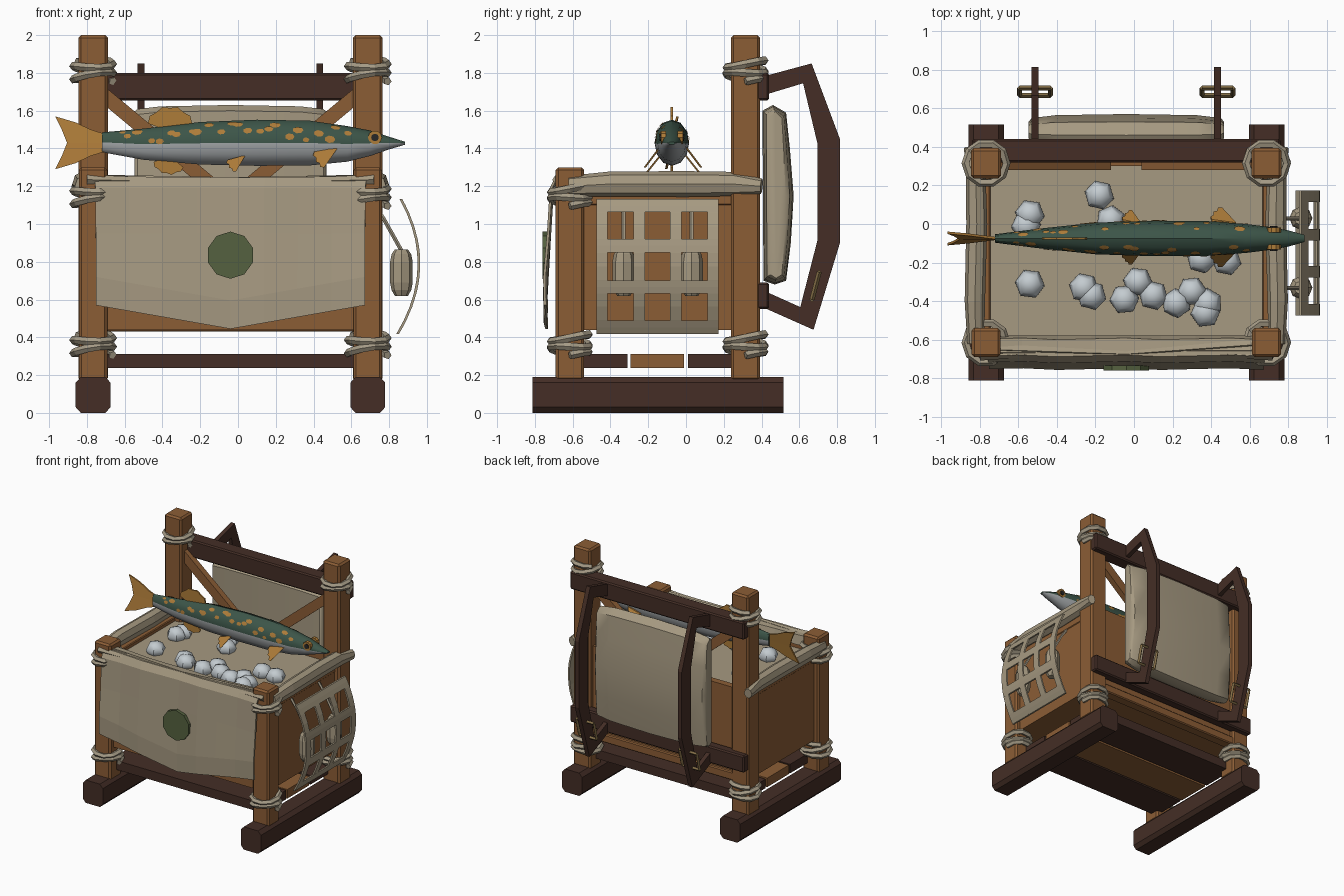
import bpy, bmesh, math, random
from mathutils import Vector, Matrix

if "Cube" in bpy.data.objects:
    bpy.data.objects.remove(bpy.data.objects["Cube"])
random.seed(4)
CX = -0.04          # frame centre in x
PX = 0.727          # post offset from the frame centre


def mat(name, r, g, b):
    m = bpy.data.materials.new(name)
    m.diffuse_color = (r, g, b, 1)
    m.use_nodes = True
    m.node_tree.nodes["Principled BSDF"].inputs["Base Color"].default_value = m.diffuse_color
    return m


WOOD = mat("wood", .26, .11, .036)
DARK = mat("dark_wood", .058, .027, .019)
CANVAS = mat("canvas", .38, .32, .22)
ROPE = mat("rope", .38, .33, .24)
GREEN = mat("fish_green", .045, .09, .065)
BELLY = mat("fish_belly", .36, .38, .39)
FIN = mat("fin_orange", .42, .20, .04)
BLACK = mat("pupil", .02, .02, .02)
ICE = mat("ice", .55, .60, .63)
BADGE = mat("badge", .09, .12, .05)
BRASS = mat("buckle", .22, .15, .06)


def finish(name, bm, m, bevel=0, smooth=None):
    bmesh.ops.recalc_face_normals(bm, faces=bm.faces)
    me = bpy.data.meshes.new(name)
    bm.to_mesh(me)
    bm.free()
    ob = bpy.data.objects.new(name, me)
    bpy.context.collection.objects.link(ob)
    me.materials.append(m)
    if bevel:
        md = ob.modifiers.new("bevel", 'BEVEL')
        md.width, md.segments = bevel, 1
    if smooth:
        bpy.ops.object.select_all(action='DESELECT')
        ob.select_set(True)
        bpy.context.view_layer.objects.active = ob
        bpy.ops.object.shade_smooth_by_angle(angle=math.radians(smooth))
    return ob


def box(name, x0, x1, y0, y1, z0, z1, m, bevel=0.0):
    bm = bmesh.new()
    M = Matrix.Translation(((x0+x1)/2, (y0+y1)/2, (z0+z1)/2)) @ Matrix.Diagonal((x1-x0, y1-y0, z1-z0, 1))
    bmesh.ops.create_cube(bm, size=1, matrix=M)
    return finish(name, bm, m, bevel)


def prism(name, pts, vec, m, bevel=0):
    bm = bmesh.new()
    f = bm.faces.new([bm.verts.new(p) for p in pts])
    r = bmesh.ops.extrude_face_region(bm, geom=[f])
    bmesh.ops.translate(bm, vec=vec, verts=[v for v in r["geom"] if isinstance(v, bmesh.types.BMVert)])
    return finish(name, bm, m, bevel)


def loft(name, rings, m, closed=True, caps=True, smooth=None):
    bm = bmesh.new()
    vs = [[bm.verts.new(p) for p in r] for r in rings]
    n = len(rings[0])
    for a, b in zip(vs, vs[1:]):
        for k in range(n if closed else n-1):
            j = (k+1) % n
            bm.faces.new((a[k], a[j], b[j], b[k]))
    if caps:
        bm.faces.new(vs[0])
        bm.faces.new(vs[-1])
    return finish(name, bm, m, smooth=smooth)


def tube(name, pts, r, m, n=6, squash=1):
    pts = [Vector(p) for p in pts]
    rings = []
    for i, p in enumerate(pts):
        t = (pts[min(i+1, len(pts)-1)] - pts[max(i-1, 0)]).normalized()
        u = t.cross(Vector((0, 0, 1)) if abs(t.z) < .9 else Vector((1, 0, 0))).normalized()
        w = u.cross(t)
        rr = r[i] if isinstance(r, list) else r
        rings.append([p + rr*(math.cos(a)*u*squash + math.sin(a)*w)
                      for a in [2*math.pi*k/n for k in range(n)]])
    return loft(name, rings, m)


# skids, posts and rope lashings
def lashing(name, x, y, z):
    N = 25
    pts = []
    for i in range(N):
        a = 2*math.pi*2.4*i/(N-1)
        pts.append((x+.105*math.cos(a), y+.105*math.sin(a), z-.055+.11*i/(N-1)+.012*math.sin(a*1.5)))
    tube(name, pts, .022, ROPE, 5)


for s, side in ((-1, "left"), (1, "right")):
    x = CX + s*PX
    prism(side+"_skid", [(x+a, -.812, z) for a, z in ((-.065, 0), (.065, 0), (.092, .03), (.092, .16), (.065, .19), (-.065, .19), (-.092, .16), (-.092, .03))],
          (0, 1.327, 0), DARK)
    box(side+"_front_post", x-.075, x+.075, -.69, -.54, .17, 1.30, WOOD, .014)
    box(side+"_rear_post", x-.078, x+.078, .237, .393, .17, 2.0, WOOD, .014)
    for y, zs in ((-.615, (.36, 1.15)), (.315, (.36, 1.81))):
        for z in zs:
            lashing(side+"_lashing", x, y, z)
    # side wall and rolled canvas rim
    w = CX + s*.735
    box(side+"_wall", w-.025, w+.025, -.6, .31, .44, 1.15, WOOD)
    box(side+"_wall_cap", w-.03, w+.03, -.56, .26, 1.10, 1.165, WOOD, .006)
    tube(side+"_canvas_roll", [(w+s*.045, -.62, 1.20), (w+s*.05, -.4, 1.212), (w+s*.04, 0, 1.212), (w+s*.045, .25, 1.212), (w+s*.075, .40, 1.2)],
         [.055, .066, .068, .064, .04], CANVAS, 8, .8)
    # diagonal brace
    xi, xo = CX+s*.08, CX+s*.68
    prism(side+"_brace", [(xi, .28, 1.14), (xo, .28, 1.64), (xo, .28, 1.74), (xi, .28, 1.24)], (0, .05, 0), WOOD)

# box walls, filling and floor planks
box("front_wall", CX-.71, CX+.71, -.65, -.595, .44, 1.19, WOOD)
box("rear_wall", CX-.71, CX+.71, .30, .355, .44, 1.19, WOOD)
box("rear_wall_sill", CX-.71, CX+.71, .30, .385, .43, .50, WOOD, .008)
box("filling", CX-.72, CX+.72, -.6, .31, .445, 1.135, CANVAS)
box("box_bottom", CX-.72, CX+.72, -.6, .31, .44, .46, WOOD)
for i, (a, b) in enumerate(((-.61, -.31), (-.295, -.01), (.01, .31))):
    box("floor_plank", CX-.70, CX+.70, a, b, .237, .312, DARK if i != 1 else WOOD)

# rear rails and carrying arms
box("upper_rear_rail", CX-.80, CX+.80, .32, .44, 1.655, 1.80, DARK, .01)
box("lower_rear_rail", CX-.80, CX+.80, .36, .44, .55, .69, DARK, .01)
ARM = [(.40, 1.78), (.66, 1.85), (.81, 1.45), (.81, .90), (.67, .44), (.40, .56),
       (.40, .65), (.60, .56), (.69, .91), (.69, 1.43), (.615, 1.745), (.40, 1.68)]
for x in (-.513, .433):
    prism("carrying_arm", [(x-.018, y+.005, z) for y, z in ARM], (.036, 0, 0), DARK)
    fr = [(x-.08, .667, .6), (x+.08, .667, .6), (x+.08, .705, .745), (x-.08, .705, .745)]
    for a, b in zip(fr, fr[1:]+fr[:1]):
        tube("buckle_bar", [a, b], .013, BRASS, 4)

# back pad
PAD = [(.41, .70), (.405, 1.60), (.46, 1.63), (.53, 1.59), (.55, 1.4), (.57, 1.15), (.555, .9), (.53, .70), (.47, .68)]
rings = []
for x, sy, sz in ((-.51, .5, .93), (-.495, .75, .955), (-.38, .93, .985), (-.04, 1, 1), (.30, .93, .985), (.415, .75, .955), (.43, .5, .93)):
    x = CX + (x-CX)*1.08
    rings.append([(x, .485+(y-.485)*sy, 1.155+(z-1.155)*sz) for y, z in PAD])
loft("back_pad", rings, CANVAS, smooth=40)

# front canvas apron with a pointed hem
rings = []
for i in range(9):
    t = -1 + i/4
    fold = .005*math.sin(i*2.1)
    low = .445 + .125*abs(t)
    rings.append([(CX+t*u, y+fold*k, z) for u, y, z, k in (
        (.715, -.585, 1.17, 0), (.72, -.60, 1.23+.02*t*t, 1), (.72, -.68, 1.24+.01*t*t, 1), (.715, -.71, 1.19, 1),
        (.713, -.725, .95, 1), (.712, -.745, low+.15, 1), (.712, -.742, low, 1))])
apron = loft("front_apron", rings, CANVAS, closed=False, caps=False)
md = apron.modifiers.new("cloth", 'SOLIDIFY')
md.thickness, md.offset = .014, 0
for k in range(3):
    tube("canvas_fold", [(CX-.76, -.64-.02*k, 1.235), (CX, -.67+.015*k, 1.235-.01*k), (CX+.76, -.61-.035*k, 1.235)], [.028, .014, .028], CANVAS, 5)

# round badge patch
prism("round_patch", [(CX+.125*math.cos(2*math.pi*k/10+.314), -.733, .835+.125*math.sin(2*math.pi*k/10+.314)) for k in range(10)], (0, -.027, 0), BADGE)


# strap net on the right side with two floats
def net_x(z):
    return .96 - .1*((z-.79)/.35)**2


def band(name, y0, y1, z0, z1, n):
    zs = [z0+(z1-z0)*i/n for i in range(n+1)]
    loft(name, [[(net_x(z)-.009, y0, z), (net_x(z)-.009, y1, z), (net_x(z)+.005, y1, z), (net_x(z)+.005, y0, z)] for z in zs], CANVAS)


for y in (-.445, -.248, -.055, .143):
    band("net_upright", y-.03, y+.03, .42, 1.13, 10)
for z in (1.098, .885, .667, .453):
    band("net_crossbar", -.475, .173, z-.035, z+.035, 2)
for y in (-.33, .03):
    tube("float", [(.865, y, z) for z in (.62, .65, .69, .80, .84, .865)], [.035, .052, .06, .06, .052, .035], CANVAS, 8)
    tube("float_cord", [(.72, y, 1.10), (.77, y, 1.03), (.865, y, .86)], .011, ROPE, 5)

# ice lumps
for x, y in ((-.54, .05), (-.56, -.01), (-.18, .15), (-.12, .02), (-.54, -.31), (-.26, -.33), (-.22, -.37), (-.05, -.39),
             (.02, -.30), (.10, -.37), (.22, -.41), (.30, -.35), (.38, -.41), (.37, -.46), (.35, -.18), (.48, -.19)):
    bm = bmesh.new()
    M = Matrix.Translation((x, y, 1.165)) @ Matrix.Rotation(random.random()*6, 4, 'Z') @ Matrix.Diagonal((1, 1, .85, 1))
    bmesh.ops.create_uvsphere(bm, u_segments=6, v_segments=4, radius=.078, matrix=M)
    finish("ice_lump", bm, ICE, smooth=50)

# fish body: x, bottom, top, half width
FY = -.075
BODY = [(-.72, 1.38, 1.485, .022), (-.5, 1.34, 1.505, .05), (-.2, 1.315, 1.54, .082), (.1, 1.308, 1.552, .092), (.38, 1.31, 1.547, .09),
        (.58, 1.33, 1.518, .075), (.7, 1.36, 1.495, .06), (.8, 1.395, 1.462, .042), (.885, 1.42, 1.435, .018)]


def section(x):
    for p, q in zip(BODY, BODY[1:]):
        if x <= q[0]:
            f = (x-p[0])/(q[0]-p[0])
            return [a+(b-a)*f for a, b in zip(p, q)]


def skin(x, a, off=0.0):
    _, lo, hi, w = section(x)
    return Vector((x, FY+(w+off)*math.cos(a), (lo+hi)/2+((hi-lo)/2+off)*math.sin(a)))


fish = loft("fish_body", [[skin(b[0], 2*math.pi*k/12) for k in range(12)] for b in BODY], GREEN, smooth=35)
fish.data.materials.append(BELLY)
for p in fish.data.polygons:
    _, lo, hi, _ = section(min(p.center.x, .88))
    if p.center.z < (lo+hi)/2-.005:
        p.material_index = 1

# fish spots on the upper flanks, and eyes
for side in (0, 1):
    for i in range(24):
        x = -.62+1.2*i/23+random.uniform(-.02, .02)
        a = random.choice((.2, .55, .95))+random.uniform(-.1, .1)
        r = random.uniform(.013, .025)
        ring = []
        for k in range(7):
            t = 2*math.pi*k/7
            h = section(x)[2]-section(x)[1]
            b = a+r*.85*math.sin(t)/(h/2)
            ring.append(skin(x+r*1.2*math.cos(t), b if side == 0 else math.pi-b, .003))
        bm = bmesh.new()
        c = bm.verts.new(sum(ring, Vector())/7)
        vs = [bm.verts.new(p) for p in ring]
        for k in range(7):
            bm.faces.new((c, vs[k], vs[(k+1) % 7]))
        finish("fish_spot", bm, FIN)
    s = 1 if side == 0 else -1
    for nm, r, d, m in (("fish_eye", .037, .058, FIN), ("fish_pupil", .02, .064, BLACK)):
        tube(nm, [(.725, FY+s*.03, 1.458), (.725, FY+s*d, 1.458)], r, m, 10)


# fins as thin plates with jagged edges
def fan(name, root, a0, a1, r, n, tilt=0):
    pts = [Vector(root)]
    for i in range(n+1):
        a = math.radians(a0+(a1-a0)*i/n)
        q = r*(1 if i % 2 else .92)
        pts.append(Vector(root)+Vector((q*math.cos(a), tilt*q*abs(math.sin(a)), q*math.sin(a))))
    prism(name, pts, (0, .012, 0), FIN)


for s in (-1, 1):    # forked tail, lobes splayed slightly
    prism("tail_lobe", [(x, FY-.006+s*y, 1.43+s*z) for x, y, z in ((-.70, 0, 0), (-.70, 0, .045), (-.78, .01, .07), (-.86, .02, .108),
          (-.968, .03, .14), (-.935, .018, .075), (-.905, 0, 0))], (0, .012, 0), FIN)
fan("dorsal_fin", (-.36, FY-.006, 1.49), 20, 160, .135, 8)
fan("anal_fin", (-.36, FY-.006, 1.36), 200, 320, .10, 8)
for s in (-1, 1):
    fan("pectoral_fin", (.53, FY+s*.07, 1.405), 190, 235, .14, 6, s*.75)
    fan("pelvic_fin", (.04, FY+s*.065, 1.365), 195, 240, .11, 6, s*.8)
